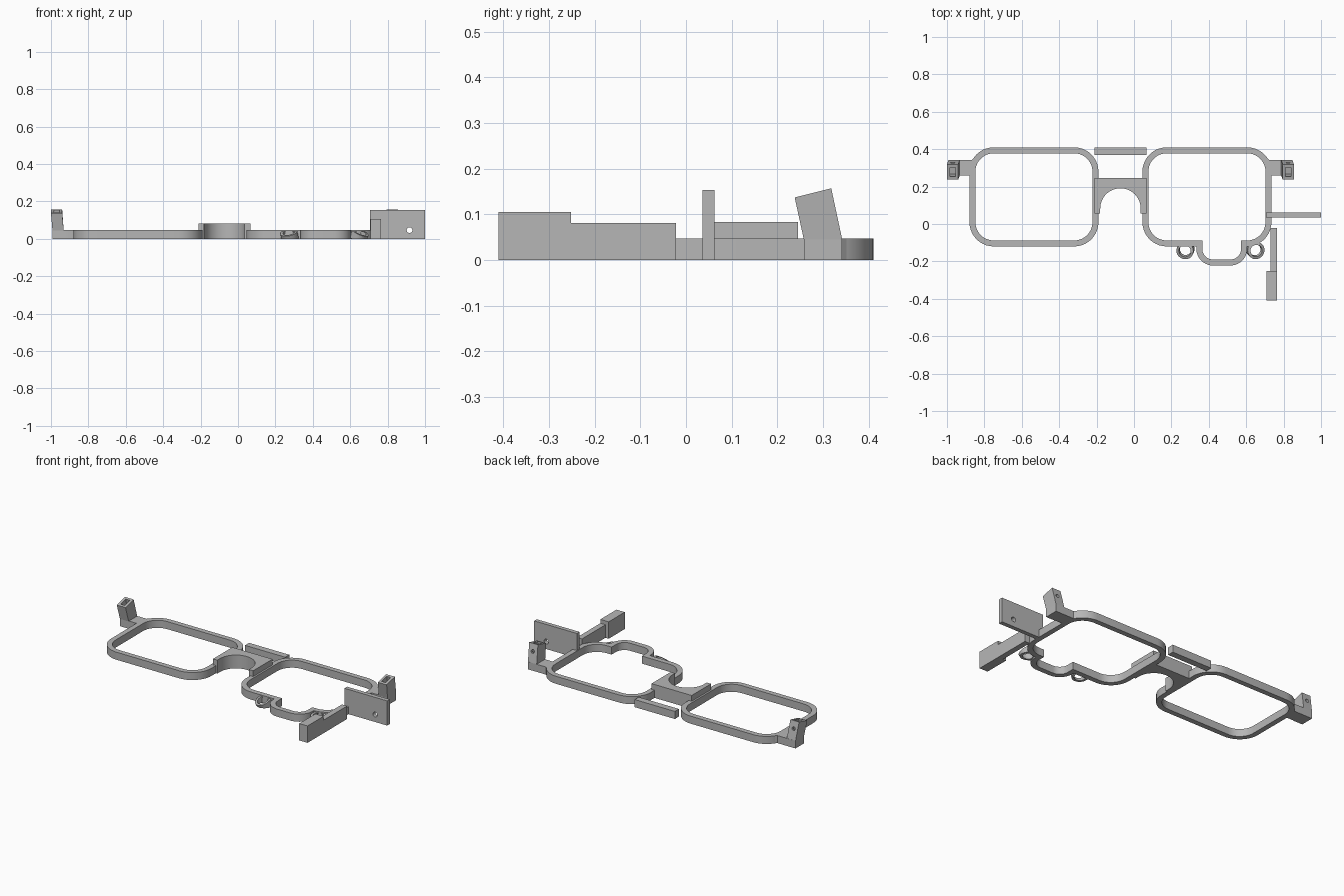
import bpy, bmesh, math
from mathutils import Vector, Matrix

cube = bpy.data.objects.get("Cube")
if cube:
    bpy.data.objects.remove(cube, do_unlink=True)

GREY = (0.47, 0.47, 0.47, 1)
grey = bpy.data.materials.new("plain grey")
grey.use_nodes = True
grey.diffuse_color = GREY
next(n for n in grey.node_tree.nodes if n.type == 'BSDF_PRINCIPLED').inputs["Base Color"].default_value = GREY

FRAME_H = 0.047
MID_X = -0.0725          # symmetry line between the two lens frames


def mirror_x(x):
    return 2 * MID_X - x


def finish(name, bm):
    bmesh.ops.recalc_face_normals(bm, faces=bm.faces)
    mesh = bpy.data.meshes.new(name)
    bm.to_mesh(mesh)
    bm.free()
    mesh.materials.append(grey)
    ob = bpy.data.objects.new(name, mesh)
    bpy.context.collection.objects.link(ob)
    return ob


def activate(ob):
    bpy.ops.object.select_all(action='DESELECT')
    ob.select_set(True)
    bpy.context.view_layer.objects.active = ob


def smooth(ob):
    activate(ob)
    bpy.ops.object.shade_smooth_by_angle(angle=math.radians(30))


def box(name, x, y, z):
    bm = bmesh.new()
    bmesh.ops.create_cube(bm, size=1)
    for v in bm.verts:
        v.co = [(lo + hi) / 2 + c * (hi - lo) for c, (lo, hi) in zip(v.co, (x, y, z))]
    return finish(name, bm)


def cylinder(name, centre, axis, radius, length):
    bm = bmesh.new()
    bmesh.ops.create_cone(bm, cap_ends=True, segments=32, radius1=radius, radius2=radius, depth=length)
    turn = Vector((0, 0, 1)).rotation_difference(Vector(axis)).to_matrix().to_4x4()
    bm.transform(Matrix.Translation(centre) @ turn)
    return finish(name, bm)


def boolean(ob, cutter, operation='DIFFERENCE'):
    cutter.hide_render = True
    mod = ob.modifiers.new("cut", 'BOOLEAN')
    mod.operation, mod.object, mod.solver = operation, cutter, 'EXACT'
    activate(ob)
    bpy.ops.object.modifier_apply(modifier=mod.name)
    bpy.data.objects.remove(cutter, do_unlink=True)


def rounded(corners, steps=10):
    """Outline with a fillet of the given radius at every right-angled corner."""
    pts = []
    for i, (x, y, r) in enumerate(corners):
        p = Vector((x, y))
        if r == 0:
            pts.append(p)
            continue
        a = (Vector(corners[i - 1][:2]) - p).normalized() * r
        b = (Vector(corners[(i + 1) % len(corners)][:2]) - p).normalized() * r
        for k in range(steps + 1):
            t = k / steps * math.pi / 2
            pts.append(p + a * (1 - math.sin(t)) + b * (1 - math.cos(t)))
    return pts


def ring(name, outer, inner, height):
    bm = bmesh.new()
    loops = [[bm.verts.new((p.x, p.y, z)) for p in pts]
             for pts, z in ((outer, 0), (outer, height), (inner, height), (inner, 0))]
    n = len(outer)
    for la, lb in zip(loops, loops[1:] + loops[:1]):
        for i in range(n):
            j = (i + 1) % n
            bm.faces.new((la[i], la[j], lb[j], lb[i]))
    ob = finish(name, bm)
    smooth(ob)


def prism(name, pts, height):
    bm = bmesh.new()
    face = bm.faces.new([bm.verts.new((x, y, 0)) for x, y in pts])
    up = bmesh.ops.extrude_face_region(bm, geom=[face])["geom"]
    bmesh.ops.translate(bm, vec=(0, 0, height),
                        verts=[g for g in up if isinstance(g, bmesh.types.BMVert)])
    ob = finish(name, bm)
    smooth(ob)


# Lens frames: the left one has a small drop at its lower edge
def lens(inset, drop):
    x0, x1, y0, y1, r = 0.045 + inset, 0.735 - inset, -0.12 + inset, 0.41 - inset, 0.13 - inset
    pts = [(x0, y1, r), (x0, y0, r)]
    if drop:
        d0, d1, dy, dr = 0.333 + inset, 0.605 - inset, -0.222 + inset, 0.09 - inset
        pts += [(d0, y0, 0), (d0, dy, dr), (d1, dy, dr), (d1, y0, 0)]
    return pts + [(x1, y0, r), (x1, y1, r)]


ring("left_lens_frame", rounded(lens(0, True)), rounded(lens(0.032, True)), FRAME_H)
right_outer, right_inner = ([(mirror_x(x), y, r) for x, y, r in lens(i, False)] for i in (0, 0.032))
ring("right_lens_frame", rounded(right_outer), rounded(right_inner), FRAME_H)

# Nose bridge with an arched underside, and the separate bar above it
arch = [(MID_X + 0.108 * math.cos(t), 0.083 + 0.108 * math.sin(t))
        for t in (math.pi * k / 24 for k in range(25))]
half = 0.138
prism("nose_bridge", [(MID_X + half, 0.055), (MID_X + half, 0.245), (MID_X - half, 0.245),
                      (MID_X - half, 0.055), (MID_X - 0.108, 0.055)] + arch[::-1]
      + [(MID_X + 0.108, 0.055)], 0.083)
box("brow_bar", (MID_X - half, MID_X + half), (0.37, 0.41), (0, FRAME_H))


# Hinges: a tab on the frame, and a leaning hollow post with a pin hole
def hinge(side, flip):
    fx = mirror_x if flip else (lambda x: x)
    span = lambda a, b: sorted((fx(a), fx(b)))
    box(side + "_hinge_base", span(0.785, 0.847), (0.258, 0.342), (0, FRAME_H))
    prism(side + "_hinge_tab", [(fx(x), y) for x, y in
          ((0.787, 0.26), (0.787, 0.342), (0.722, 0.342), (0.705, 0.36),
           (0.704, 0.27), (0.735, 0.26))], FRAME_H)
    post = box(side + "_hinge_post", (0, 1), (0, 1), (0, 1))
    for v in post.data.vertices:
        u, w, top = v.co
        v.co = (fx(0.787 + 0.06 * u + 0.008 * top), 0.258 + 0.084 * w - top * (0.02 + 0.004 * w),
                0.045 + top * (0.092 + 0.02 * w))
    if flip:
        post.data.flip_normals()
    x = fx(0.824)
    tilt = Matrix.Rotation(math.radians(12.5), 4, 'X')
    pocket = box("pocket_cutter", (-0.015, 0.015), (-0.026, 0.026), (-0.065, 0.05))
    pocket.data.transform(Matrix.Translation((x, 0.278, 0.147)) @ tilt)
    boolean(post, pocket)
    boolean(post, cylinder("pin_cutter", (x, 0.33, 0.112), tilt @ Vector((0, 1, 0)), 0.011, 0.07))


hinge("left", False)
hinge("right", True)

# Upright side plate with one hole
plate = box("side_plate", (0.706, 1.0), (0.036, 0.062), (0, 0.153))
boolean(plate, cylinder("plate_cutter", (0.917, 0.05, 0.046), (0, 1, 0), 0.015, 0.2))

# Side arm with a thicker drilled end block
box("side_arm", (0.73, 0.765), (-0.252, -0.022), (0, 0.081))
block = box("arm_end_block", (0.708, 0.765), (-0.41, -0.252), (0, 0.105))
for y in (-0.37, -0.30):
    boolean(block, cylinder("block_cutter", (0.737, y, 0.06), (1, 0, 0), 0.011, 0.2))

# Short slanted sleeves under the left lens, trimmed flat at the base
for name, x, axis in (("inner_sleeve", 0.275, (-0.2, -0.45, 1)),
                      ("outer_sleeve", 0.648, (0.4, -0.35, 1))):
    centre = (x, -0.138, 0.016)
    sleeve = cylinder(name, centre, axis, 0.046, 0.04)
    boolean(sleeve, cylinder("bore_cutter", centre, axis, 0.032, 0.3))
    boolean(sleeve, box("trim_box", (x - 0.2, x + 0.2), (-0.4, 0.1), (0, 0.04)), 'INTERSECT')
    smooth(sleeve)
